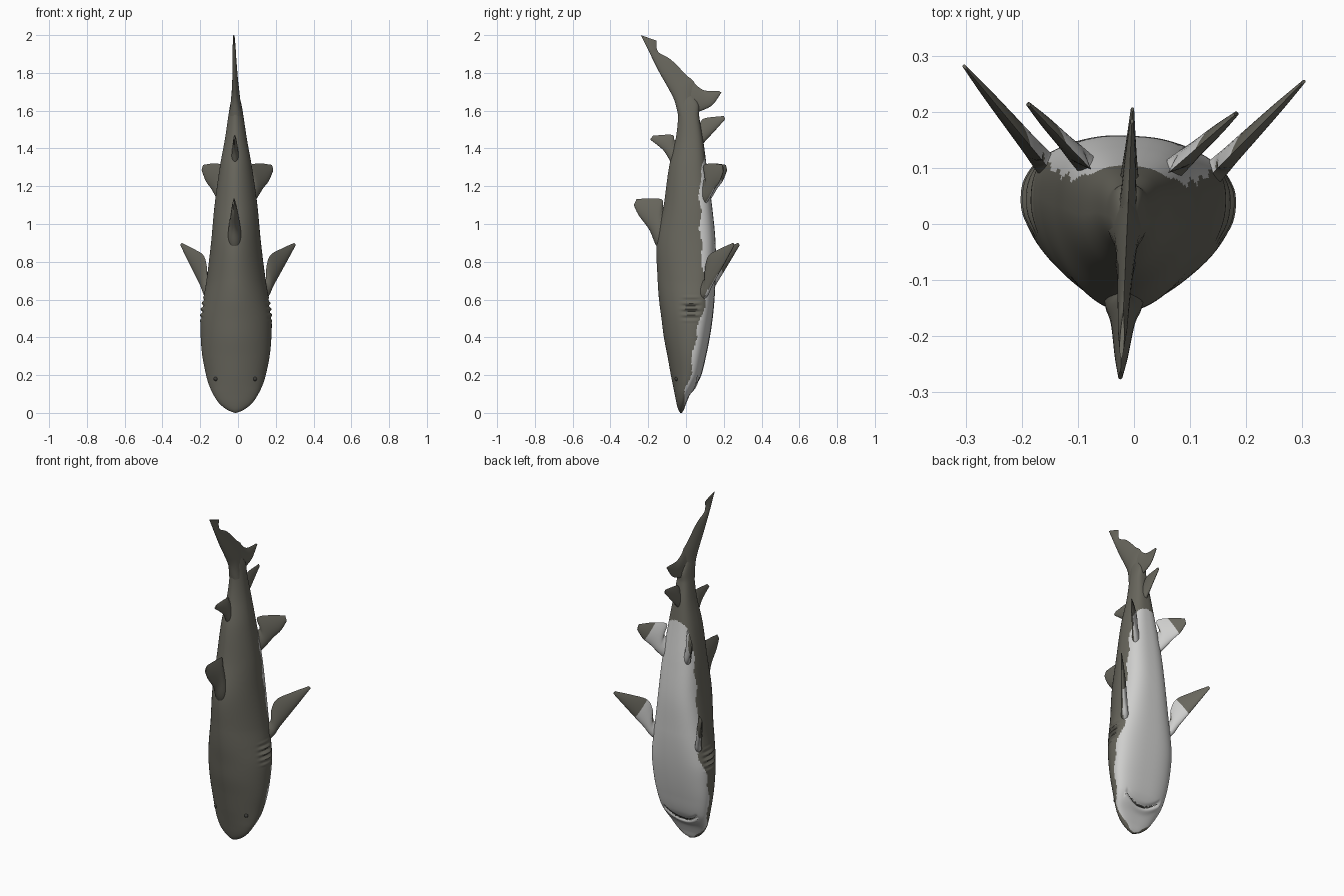
import bpy
import bmesh
from math import sin, cos, pi, exp, sqrt
from mathutils import Matrix, Vector

if "Cube" in bpy.data.objects:
    bpy.data.objects.remove(bpy.data.objects["Cube"])

# Slight roll and sideways offset shared by every part
POSE = Matrix.Translation((-0.012, 0, 0)) @ Matrix.Rotation(-0.045, 4, 'Z')


def material(name, rgb):
    m = bpy.data.materials.new(name)
    m.use_nodes = True
    m.diffuse_color = (*rgb, 1)
    m.node_tree.nodes["Principled BSDF"].inputs["Base Color"].default_value = (*rgb, 1)
    return m


BACK = material("dark_back", (0.14, 0.135, 0.11))
BELLY = material("pale_belly", (0.62, 0.62, 0.61))
LINE = material("eye_and_mouth", (0.05, 0.05, 0.045))
SKINS = (BACK, BELLY, LINE)


def sample(table, t):
    """Smooth interpolation of table rows keyed by their first column."""
    last = len(table) - 1
    i = 0
    while i < last - 1 and t > table[i + 1][0]:
        i += 1
    p, q = table[i], table[i + 1]
    before, after = table[max(i - 1, 0)], table[min(i + 2, last)]
    h = q[0] - p[0]
    u = min(max((t - p[0]) / h, 0), 1)
    out = []
    for k in range(1, len(p)):
        m0 = (q[k] - before[k]) / (q[0] - before[0]) * h
        m1 = (after[k] - p[k]) / (after[0] - p[0]) * h
        a, b = p[k], q[k]
        out.append(a + u * (m0 + u * (3 * (b - a) - 2 * m0 - m1 + u * (2 * (a - b) + m0 + m1))))
    return out


def loft(name, rings, paint):
    """Skin closed rings into a capped object and paint its faces by a rule."""
    bm = bmesh.new()
    loops = [[bm.verts.new(p) for p in ring] for ring in rings]
    n = len(rings[0])
    faces = []
    for r, (a, b) in enumerate(zip(loops, loops[1:])):
        for j in range(n):
            k = (j + 1) % n
            faces.append((bm.faces.new((a[j], a[k], b[k], b[j])), r))
    faces.append((bm.faces.new(loops[0]), 0))
    faces.append((bm.faces.new(loops[-1]), len(rings) - 1))
    bmesh.ops.recalc_face_normals(bm, faces=bm.faces[:])
    bm.normal_update()
    for f, r in faces:
        f.material_index = paint(f.calc_center_median(), f.normal, r)
    finish(name, bm, SKINS)


def finish(name, bm, mats):
    bm.transform(POSE)
    me = bpy.data.meshes.new(name)
    bm.to_mesh(me)
    bm.free()
    for m in mats:
        me.materials.append(m)
    ob = bpy.data.objects.new(name, me)
    bpy.context.collection.objects.link(ob)
    bpy.ops.object.select_all(action='DESELECT')
    ob.select_set(True)
    bpy.context.view_layer.objects.active = ob
    bpy.ops.object.shade_smooth_by_angle(angle=0.9)


# Body: height, half width, dorsal edge, belly edge
PROFILE = [
    (0, .004, -.03, -.022), (.015, .042, -.04, -.012), (.05, .086, -.05, 0),
    (.1, .12, -.06, .022), (.15, .143, -.07, .055), (.2, .158, -.08, .08),
    (.3, .178, -.098, .105), (.4, .187, -.117, .125), (.5, .188, -.13, .14),
    (.6, .174, -.143, .15), (.7, .157, -.15, .155), (.9, .132, -.155, .156),
    (1.1, .113, -.118, .137), (1.3, .085, -.09, .11), (1.45, .058, -.055, .09),
    (1.57, .04, -.042, .07), (1.64, .028, -.05, .065), (1.72, .008, -.08, 0)]

# Height and depth at which the pale belly begins
EDGE = [(0, -.02), (.1, 0), (.2, .03), (.35, .05), (.5, .085), (.6, .11),
        (.7, .1), (.9, .085), (1.1, .08), (1.25, .08), (1.4, .12)]


def mouth_offset(x, z):
    return z - .14 - 4 * x * x


def body_ring(z, segments=96):
    w, front, back = sample(PROFILE, z)
    mid = front + (back - front) * (.62 - .12 * min(max((z - .7) / .7, 0), 1))
    ring = []
    for j in range(segments):
        a = 2 * pi * j / segments
        c, s = cos(a), sin(a)
        power = 2 / 2.8 if s > 0 else 2 / 1.8
        x = w * abs(c) ** power * (1 if c > 0 else -1)
        y = mid + abs(s) ** power * (back - mid if s > 0 else front - mid)
        push = 0
        # Gill ridges on both flanks
        if .47 < z < .63:
            push += .007 * cos((z - .55) * 2 * pi / .032) * exp(-((y - .035) / .045) ** 4) \
                * sin(pi * (z - .47) / .16)
        # Mouth groove under the snout
        if s > 0 and abs(x) < .115:
            d = mouth_offset(x, z)
            push += .006 * exp(-((d + .02) / .014) ** 2) - .012 * exp(-(d / .01) ** 2)
        out = Vector((c, s, 0)) * push
        ring.append((x + out.x, y + out.y, z))
    return ring


def paint_body(p, normal, row):
    if p.y > .03 and abs(p.x) < .105 and abs(mouth_offset(p.x, p.z)) < .005:
        return 2
    return int(p.z < 1.38 and p.y > sample(EDGE, p.z)[0] + .006 * sin(p.z * 37))


heights = [.015 * (i / 5) ** 2 for i in range(5)]
heights += [.015 + .006 * i for i in range(285)]
loft("body", [body_ring(z) for z in heights], paint_body)


def fin(name, table, place, normal, pale=0, steps=6, half=12):
    """Loft a fin; rows are (leading edge, trailing edge, half thickness)."""
    table = [(i, *row) for i, row in enumerate(table)]
    rings = []
    for i in range((len(table) - 1) * steps + 1):
        lu, lz, tu, tz, thick = sample(table, i / steps)
        lead, trail = place(lu, lz), place(tu, tz)
        ring = []
        for j in range(2 * half):
            a = pi * j / half
            c = (1 - cos(a)) / 2
            side = 1 if j < half else -1
            ring.append(lead.lerp(trail, c) + normal * (side * thick * 2.6 * sqrt(c) * (1 - c)))
        rings.append(ring)
    loft(name, rings, lambda p, n, r: int(n.y > .1 and r < pale * steps))


# Fins on the centre line, drawn in depth and height
def centre(u, z):
    return Vector((0, u, z))


MEDIAN = {
    "first_dorsal_fin": [(-.09, .80, -.07, 1.07, .04), (-.155, .88, -.118, 1.085, .034),
                         (-.195, .97, -.128, 1.13, .022), (-.25, 1.045, -.2, 1.135, .012),
                         (-.277, 1.10, -.262, 1.132, .004)],
    "second_dorsal_fin": [(-.04, 1.26, -.03, 1.44, .025), (-.08, 1.325, -.06, 1.445, .018),
                          (-.12, 1.39, -.075, 1.472, .012), (-.19, 1.447, -.175, 1.468, .004)],
    "anal_fin": [(.05, 1.37, .04, 1.52, .022), (.095, 1.43, .072, 1.535, .016),
                 (.15, 1.49, .1, 1.56, .01), (.208, 1.555, .2, 1.572, .003)],
    "tail_upper_lobe": [(-.04, 1.57, .065, 1.58, .034), (-.062, 1.655, .05, 1.735, .022),
                        (-.10, 1.73, 0, 1.79, .016), (-.14, 1.80, -.08, 1.87, .012),
                        (-.19, 1.90, -.14, 1.905, .009), (-.207, 1.935, -.155, 1.93, .008),
                        (-.24, 2.0, -.155, 1.97, .004)],
    "tail_lower_lobe": [(.02, 1.58, -.04, 1.78, .02), (.075, 1.597, .02, 1.765, .014),
                        (.14, 1.63, .09, 1.71, .009), (.187, 1.695, .178, 1.703, .003)],
}
for name, table in MEDIAN.items():
    fin(name, table, centre, Vector((1, 0, 0)))

# Paired fins, drawn in width and height and slanted backwards
PECTORAL = [(.10, .56, .09, .72, .026), (.16, .61, .15, .70, .02), (.19, .67, .158, .775, .017),
            (.225, .735, .178, .835, .014), (.27, .82, .235, .87, .009), (.305, .887, .298, .9, .003)]
PELVIC = [(.06, 1.08, .04, 1.24, .022), (.10, 1.13, .08, 1.24, .018), (.135, 1.185, .07, 1.308, .014),
          (.165, 1.225, .125, 1.32, .01), (.188, 1.28, .182, 1.313, .004)]

for s, side in ((1, "left"), (-1, "right")):
    slant = Vector((-.7 * s, .7, 0))
    fin(side + "_pectoral_fin", PECTORAL,
        lambda u, z: Vector((s * u, .105 + 1.1 * (u - .155), z)), slant, pale=3)
    fin(side + "_pelvic_fin", PELVIC,
        lambda u, z: Vector((s * u, .105 + .95 * (u - .08), z)), slant, pale=2.7)

    # Small eye on the side of the snout
    bm = bmesh.new()
    bmesh.ops.create_uvsphere(bm, u_segments=16, v_segments=10, radius=.011,
                              matrix=Matrix.Translation((s * .104, -.045, .18)))
    finish(side + "_eye", bm, [LINE])
